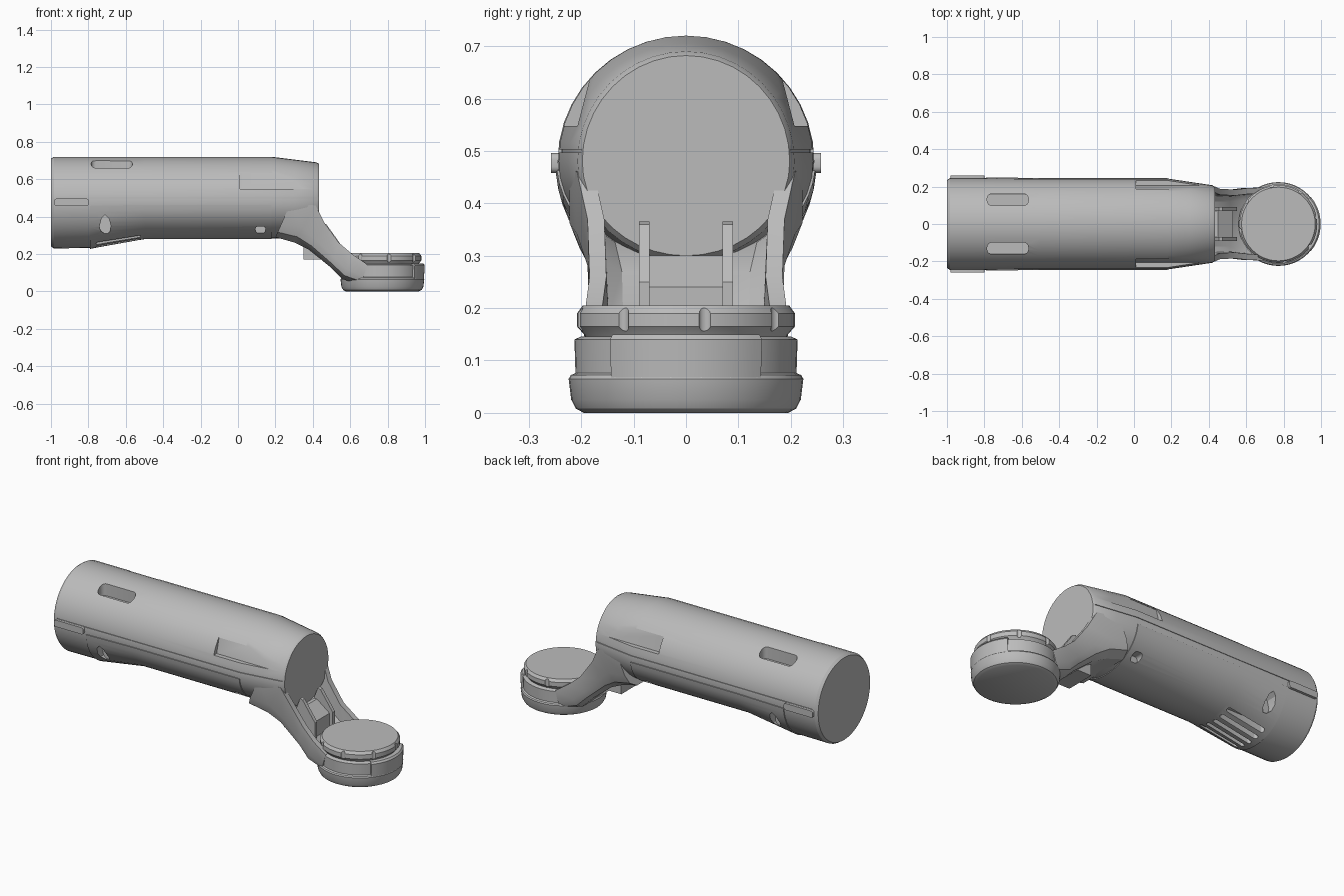
import bpy, bmesh, math
from mathutils import Vector

if "Cube" in bpy.data.objects:
    bpy.data.objects.remove(bpy.data.objects["Cube"], do_unlink=True)

grey = bpy.data.materials.new("plain_grey")
grey.use_nodes = True
grey.diffuse_color = (0.5, 0.5, 0.5, 1)
grey.node_tree.nodes["Principled BSDF"].inputs["Base Color"].default_value = (0.5, 0.5, 0.5, 1)


def skin(name, rings):
    """Solid through a list of closed rings, capped at both ends."""
    bm = bmesh.new()
    loops = [[bm.verts.new(p) for p in ring] for ring in rings]
    n = len(loops[0])
    for a, b in zip(loops, loops[1:]):
        for i in range(n):
            j = (i + 1) % n
            bm.faces.new((a[i], a[j], b[j], b[i]))
    bm.faces.new(loops[0])
    bm.faces.new(loops[-1])
    bmesh.ops.recalc_face_normals(bm, faces=bm.faces)
    mesh = bpy.data.meshes.new(name)
    bm.to_mesh(mesh)
    bm.free()
    mesh.materials.append(grey)
    obj = bpy.data.objects.new(name, mesh)
    bpy.context.collection.objects.link(obj)
    return obj


def prism(name, pts, axis, lo, hi):
    """Flat outline extruded along an axis."""
    def place(p, d):
        return {"x": (d, p[0], p[1]), "y": (p[0], d, p[1]), "z": (p[0], p[1], d)}[axis]
    return skin(name, [[place(p, d) for p in pts] for d in (lo, hi)])


def box(name, x, y, z):
    return prism(name, [(x[0], y[0]), (x[1], y[0]), (x[1], y[1]), (x[0], y[1])], "z", *z)


def rounded(cx, cy, hx, hy, r):
    pts = []
    for k, (sx, sy) in enumerate(((1, 1), (-1, 1), (-1, -1), (1, -1))):
        for i in range(5):
            a = math.pi / 2 * (k + i / 4)
            pts.append((cx + sx * (hx - r) + r * math.cos(a), cy + sy * (hy - r) + r * math.sin(a)))
    return pts


def lathe(name, profile, cx, a0=0, a1=360, steps=48):
    """Turned part about a vertical axis; a partial sweep makes a wall segment."""
    angles = [math.radians(a0 + (a1 - a0) * i / steps) for i in range(steps)]
    if a1 - a0 < 360:
        angles.append(math.radians(a1))
        return skin(name, [[(cx + r * math.cos(a), r * math.sin(a), z) for r, z in profile]
                           for a in angles])
    return skin(name, [[(cx + r * math.cos(a), r * math.sin(a), z) for a in angles]
                       for r, z in profile])


def cut(obj, cutters):
    bpy.context.view_layer.objects.active = obj
    for c in cutters:
        c.hide_render = True
        m = obj.modifiers.new("cut", "BOOLEAN")
        m.operation, m.solver, m.object = "DIFFERENCE", "EXACT", c
        bpy.ops.object.modifier_apply(modifier=m.name)


def discard(cutters):
    for c in cutters:
        bpy.data.objects.remove(c, do_unlink=True)


# Barrel sections: x, half width, top, bottom
MID = 0.48
stations = [(-1, .235, .71, .24), (-.985, .245, .72, .23), (-.79, .245, .72, .232),
            (-.5, .243, .72, .283), (.18, .243, .72, .283), (.3, .225, .705, .285),
            (.42, .207, .69, .29), (.433, .198, .682, .3)]


def section(st, a0, a1, steps, grow=1.0):
    x, w, top, bottom = st
    pts = []
    for i in range(steps + (a1 - a0 < 360)):
        a = math.radians(a0 + (a1 - a0) * i / steps)
        h = (top - MID) if math.sin(a) > 0 else (MID - bottom)
        pts.append((x, grow * w * math.cos(a), MID + grow * h * math.sin(a)))
    return pts


barrel = skin("barrel", [section(s, 0, 360, 40) for s in stations])
panel = skin("lower_panel", [section(s, 185, 355, 24, 1.018) for s in stations[2:5]])

# Openings shared by barrel and lower panel
cutters = []
for s in (1, -1):
    cutters += [
        prism("top_slot_cutter", rounded(-.675, s * .13, .11, .031, .025), "z", .63, .85),
        prism("side_recess_cutter", [(s * .185, .632), (s * .207, .548), (s * .3, .548), (s * .3, .632)],
              "x", .01, .5),
        prism("seam_cutter", [(-.97, s * .239), (.18, s * .237), (.3, s * .219), (.5, s * .188),
                              (.5, s * .3), (-.97, s * .3)], "z", .497, .503),
        prism("teardrop_cutter", [(-.71, .41), (-.73, .39), (-.74, .35), (-.735, .325), (-.715, .31),
                                  (-.695, .31), (-.683, .325), (-.68, .35), (-.69, .39)],
              "y", s * .165, s * .4),
        prism("pin_hole_cutter", rounded(.12, .33, .028, .018, .017), "y", s * .135, s * .4)]
for k in range(-2, 3):
    cutters.append(prism("vent_cutter", rounded(-.64, k * .052, .12, .013, .012), "z", .1, .305))
cut(barrel, cutters)
cut(panel, cutters)
discard(cutters)

# Side clips at the rear
for s, side in ((1, "back"), (-1, "front")):
    prism("rear_clip_" + side, rounded(-.89, .477, .092, .019, .012), "y", s * .23, s * .258)

# Neck: open channel with a wall each side; bottom point, top point, half width
channel = [((.2, .29), (.28, .47), .222), ((.3, .262), (.415, .46), .208),
           ((.38, .222), (.46, .37), .188), ((.5, .125), (.54, .26), .184),
           ((.56, .065), (.61, .2), .192), ((.66, .035), (.69, .145), .195)]
rings = []
for lo, hi, w in channel:
    lo, hi = Vector(lo), Vector(hi)
    half = [(.7 * w, 0), (.92 * w, .15), (w, .4), (w, 1), (w - .032, 1), (w - .036, .45), (.65 * w, .32)]
    outline = half + [(-y, t) for y, t in reversed(half)]
    rings.append([(lo.lerp(hi, t).x, y, lo.lerp(hi, t).y) for y, t in outline])
skin("neck_channel", rings)

# Bracket inside the neck
for s, side in ((1, "back"), (-1, "front")):
    prism("bracket_rail_" + side, [(.40, .22), (.455, .365), (.472, .36), (.55, .25), (.55, .16), (.46, .18)],
          "y", s * .07, s * .09)
prism("bracket_plate", [(.41, .2), (.43, .3), (.45, .3), (.53, .24), (.53, .15)], "y", -.075, .075)
box("neck_underside_block", (.35, .44), (-.085, .085), (.172, .27))

# Round head: cup, raised front wall, turned knob with notches
CX = 0.772
lathe("head_cup", [(.195, 0), (.21, .008), (.219, .025), (.224, .065), (.22, .072),
                   (.211, .076), (.213, .14), (.2, .146)], CX)
lathe("head_front_wall", [(.19, .06), (.222, .06), (.226, .14), (.218, .15), (.19, .15)],
      CX, -40, 40, 16)
knob = lathe("head_knob", [(.185, .13), (.195, .15), (.208, .165), (.208, .19), (.197, .205)], CX)
notches = []
for k in range(8):
    a = math.radians(10 + 45 * k)
    notches.append(prism("notch_cutter", rounded(CX + .212 * math.cos(a), .212 * math.sin(a),
                                                 .012, .012, .0119), "z", .12, .2))
cut(knob, notches)
discard(notches)

# Smooth shading with crisp edges
bpy.ops.object.select_all(action="DESELECT")
for o in bpy.context.collection.objects:
    if o.type == "MESH" and grey.name in o.data.materials:
        o.select_set(True)
        bpy.context.view_layer.objects.active = o
bpy.ops.object.shade_smooth_by_angle(angle=math.radians(30))
